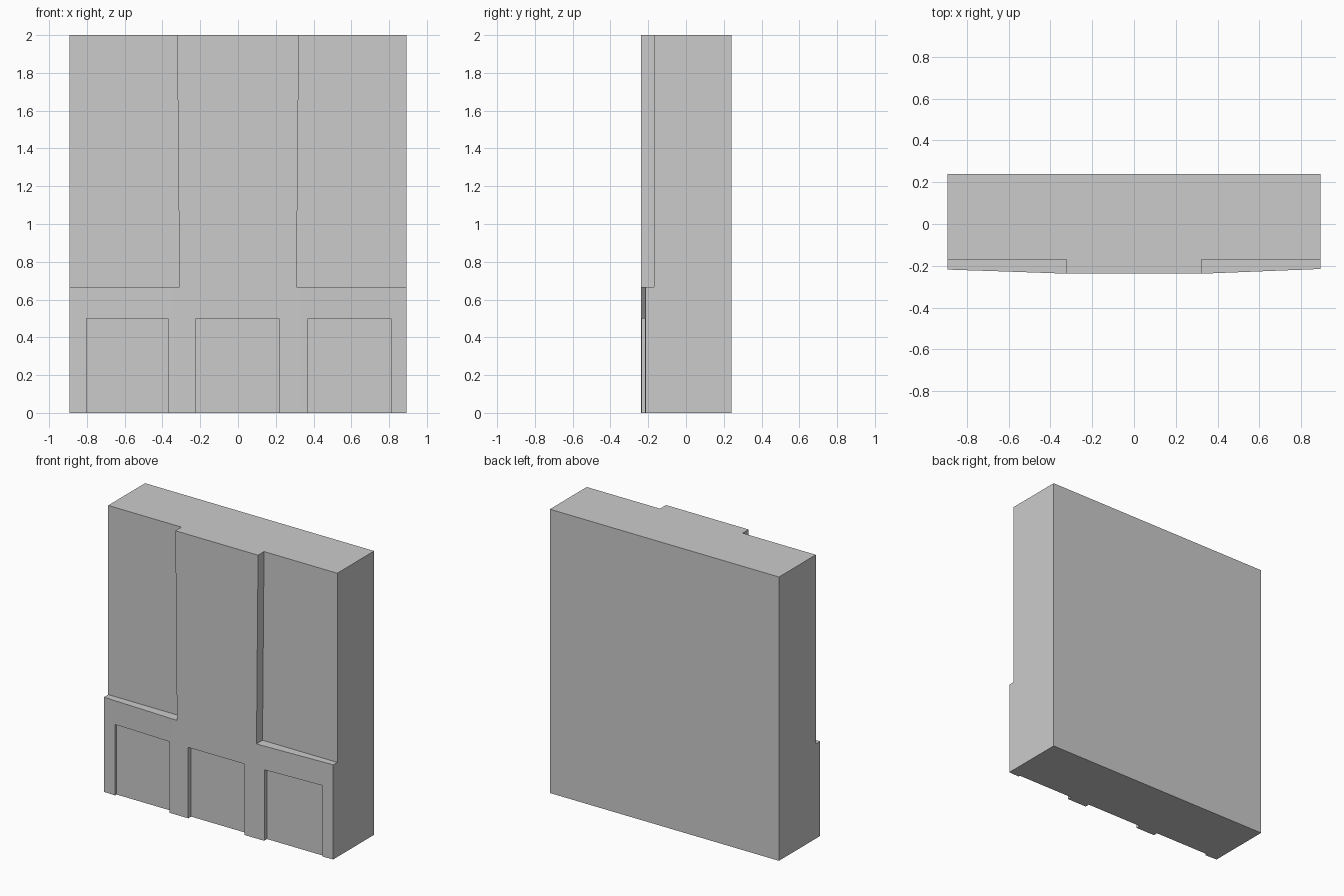
import bpy, bmesh
from mathutils import Vector

if "Cube" in bpy.data.objects:
    bpy.data.objects.remove(bpy.data.objects["Cube"])


def prism(name, points, extrude):
    """Solid made by extruding a flat polygon along a vector."""
    bm = bmesh.new()
    face = bm.faces.new([bm.verts.new(p) for p in points])
    top = bmesh.ops.extrude_face_region(bm, geom=[face])["geom"]
    verts = [v for v in top if isinstance(v, bmesh.types.BMVert)]
    bmesh.ops.translate(bm, verts=verts, vec=Vector(extrude))
    bmesh.ops.recalc_face_normals(bm, faces=bm.faces)
    mesh = bpy.data.meshes.new(name)
    bm.to_mesh(mesh)
    bm.free()
    obj = bpy.data.objects.new(name, mesh)
    bpy.context.collection.objects.link(obj)
    return obj


def carve(target, outline, depth_y):
    """Cut an x-z outline into the front of the target, back to depth_y."""
    cutter = prism("recess_cutter", [(x, -0.5, z) for x, z in outline],
                   (0, depth_y + 0.5, 0))
    cutter.hide_render = True
    mod = target.modifiers.new("recess", "BOOLEAN")
    mod.operation = "DIFFERENCE"
    mod.solver = "EXACT"
    mod.object = cutter
    bpy.context.view_layer.objects.active = target
    bpy.ops.object.modifier_apply(modifier=mod.name)
    bpy.data.objects.remove(cutter, do_unlink=True)


# Main block, with a slightly bowed front
plan = [(-0.893, 0.24), (-0.893, -0.218), (-0.62, -0.227), (-0.34, -0.237),
        (0.34, -0.237), (0.893, -0.215), (0.893, 0.24)]
block = prism("wall_block", [(x, y, 0) for x, y in plan], (0, 0, 2))

# Upper side panels, leaving a central column that widens toward the top
for s in (-1, 1):
    carve(block, [(s * 0.31, 0.667), (s * 1.1, 0.667),
                  (s * 1.1, 2.1), (s * 0.323, 2.1)], -0.17)

# Three door recesses along the base
for left, right in ((-0.803, -0.37), (-0.222, 0.217), (0.37, 0.81)):
    carve(block, [(left, -0.1), (right, -0.1), (right, 0.5), (left, 0.5)],
          -0.205)
